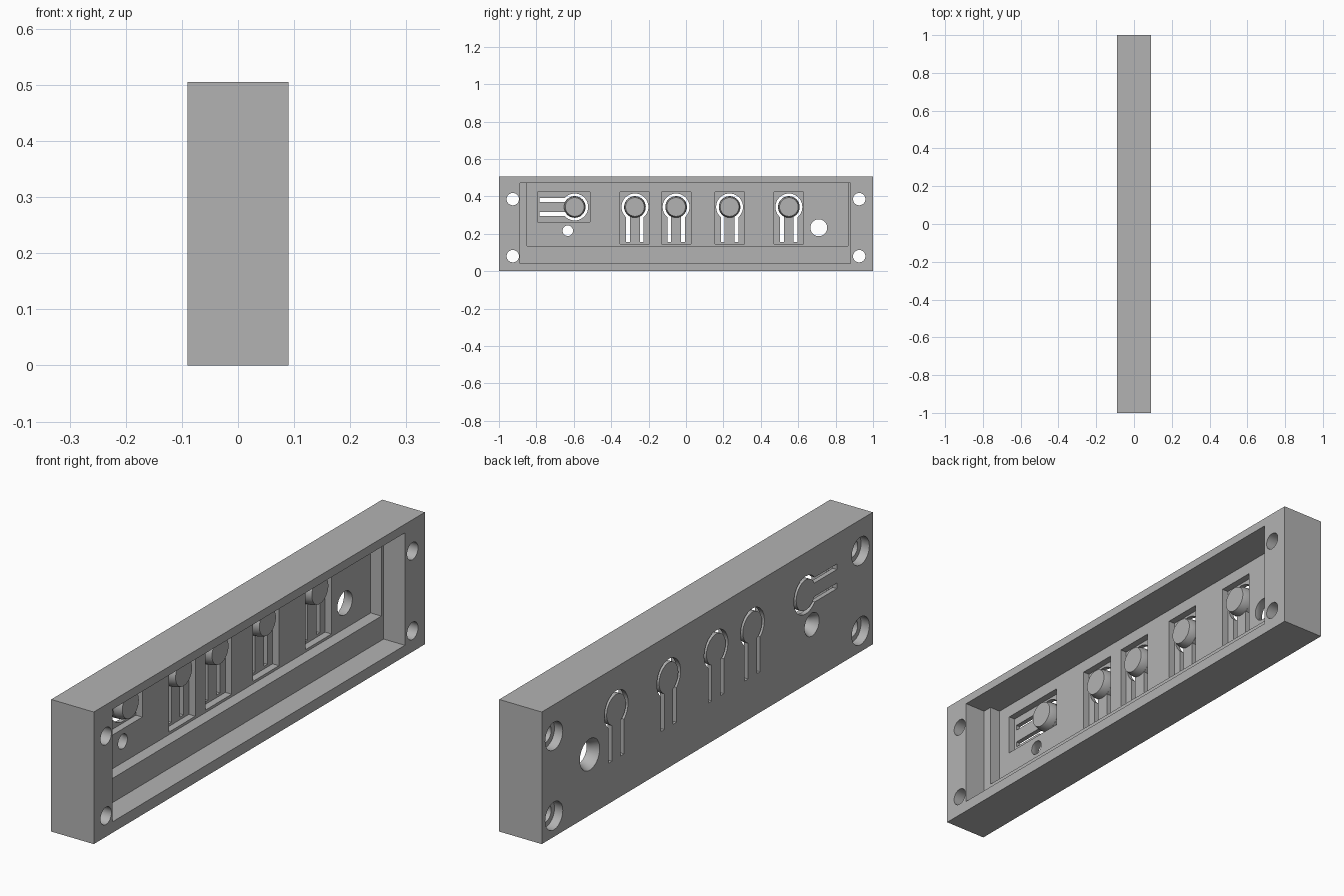
import bpy, bmesh
from math import sin, cos, pi, asin, radians

if "Cube" in bpy.data.objects:
    bpy.data.objects.remove(bpy.data.objects["Cube"])

grey = bpy.data.materials.new("plain grey")
grey.use_nodes = True
colour = (0.45, 0.45, 0.45, 1)
grey.diffuse_color = colour
grey.node_tree.nodes["Principled BSDF"].inputs["Base Color"].default_value = colour

BACK, FRONT = -0.09, 0.09      # panel face and open face along x
FLOOR, LEDGE, POCKET = -0.045, 0.0, -0.072
BUTTON_Z = 0.343


def loft(name, rings):
    """Closed solid through matching rings of 3D points."""
    bm = bmesh.new()
    loops = [[bm.verts.new(p) for p in ring] for ring in rings]
    n = len(loops[0])
    bm.faces.new(loops[0])
    bm.faces.new(loops[-1])
    for a, b in zip(loops, loops[1:]):
        for i in range(n):
            j = (i + 1) % n
            bm.faces.new((a[i], a[j], b[j], b[i]))
    bmesh.ops.recalc_face_normals(bm, faces=bm.faces)
    mesh = bpy.data.meshes.new(name)
    bm.to_mesh(mesh)
    bm.free()
    mesh.materials.append(grey)
    obj = bpy.data.objects.new(name, mesh)
    bpy.context.collection.objects.link(obj)
    return obj


def box(name, x, y, z):
    pts = [(y[0], z[0]), (y[1], z[0]), (y[1], z[1]), (y[0], z[1])]
    return loft(name, [[(a, *p) for p in pts] for a in x])


def turned(name, y, z, profile, n=40):
    """Round solid along x from (x, radius) pairs."""
    return loft(name, [[(x, y + r * cos(2 * pi * i / n), z + r * sin(2 * pi * i / n))
                        for i in range(n)] for x, r in profile])


def keyhole(half_width, radius, length):
    """Open path down one side, round the head and down the other."""
    start = -pi / 2 + asin(half_width / radius)
    sweep = pi - 2 * start
    arc = [(radius * cos(start + sweep * i / 28), radius * sin(start + sweep * i / 28))
           for i in range(29)]
    return [(half_width, -length)] + arc + [(-half_width, -length)]


def cut(body, cutter):
    cutter.hide_render = True
    mod = body.modifiers.new("cut", "BOOLEAN")
    mod.operation = "DIFFERENCE"
    mod.solver = "EXACT"
    mod.object = cutter
    bpy.context.view_layer.objects.active = body
    bpy.ops.object.modifier_apply(modifier=mod.name)
    bpy.data.objects.remove(cutter)


def smooth(obj):
    bpy.ops.object.select_all(action="DESELECT")
    obj.select_set(True)
    bpy.context.view_layer.objects.active = obj
    bpy.ops.object.shade_smooth_by_angle(angle=radians(30))


# Housing with a stepped cavity
housing = box("housing", (BACK, FRONT), (-1, 1), (0, 0.505))
cut(housing, box("cavity", (LEDGE, 0.2), (-0.888, 0.88), (0.042, 0.472)))
cut(housing, box("deep_cavity", (FLOOR, 0.1), (-0.85, 0.866), (0.135, 0.472)))

# Corner screw holes, counterbored from the back
for y in (-0.926, 0.926):
    for z in (0.08, 0.385):
        cut(housing, turned("screw_hole", y, z,
                            [(-0.2, 0.053), (-0.055, 0.053), (-0.055, 0.033), (0.2, 0.033)]))

# Countersunk panel holes
for y, z, r, wide in ((0.71, 0.232, 0.045, 0.06), (-0.632, 0.216, 0.028, 0.044)):
    cut(housing, turned("panel_hole", y, z,
                        [(-0.2, wide), (BACK, wide), (-0.062, r), (-0.02, r)]))

# Spring buttons: pocket, keyhole slot and post; the first lies sideways
buttons = [(-0.595, True), (-0.273, False), (-0.053, False), (0.233, False), (0.55, False)]
for number, (y, sideways) in enumerate(buttons, 1):
    def place(p):
        u, v = p
        return (y + v, BUTTON_Z - u) if sideways else (y + u, BUTTON_Z + v)

    corners = [place(p) for p in ((-0.079, -0.198), (0.079, 0.081))]
    ys, zs = (sorted(c) for c in zip(*corners))
    cut(housing, box("pocket", (POCKET, -0.02), ys, zs))

    band = keyhole(0.047, 0.072, 0.188) + keyhole(0.026, 0.058, 0.188)[::-1]
    cut(housing, loft("slot", [[(x, *place(p)) for p in band] for x in (-0.2, -0.02)]))

    post = turned("button_post_%d" % number, y, BUTTON_Z,
                  [(-0.08, 0.057), (-0.06, 0.057), (-0.038, 0.05)])
    smooth(post)

smooth(housing)
